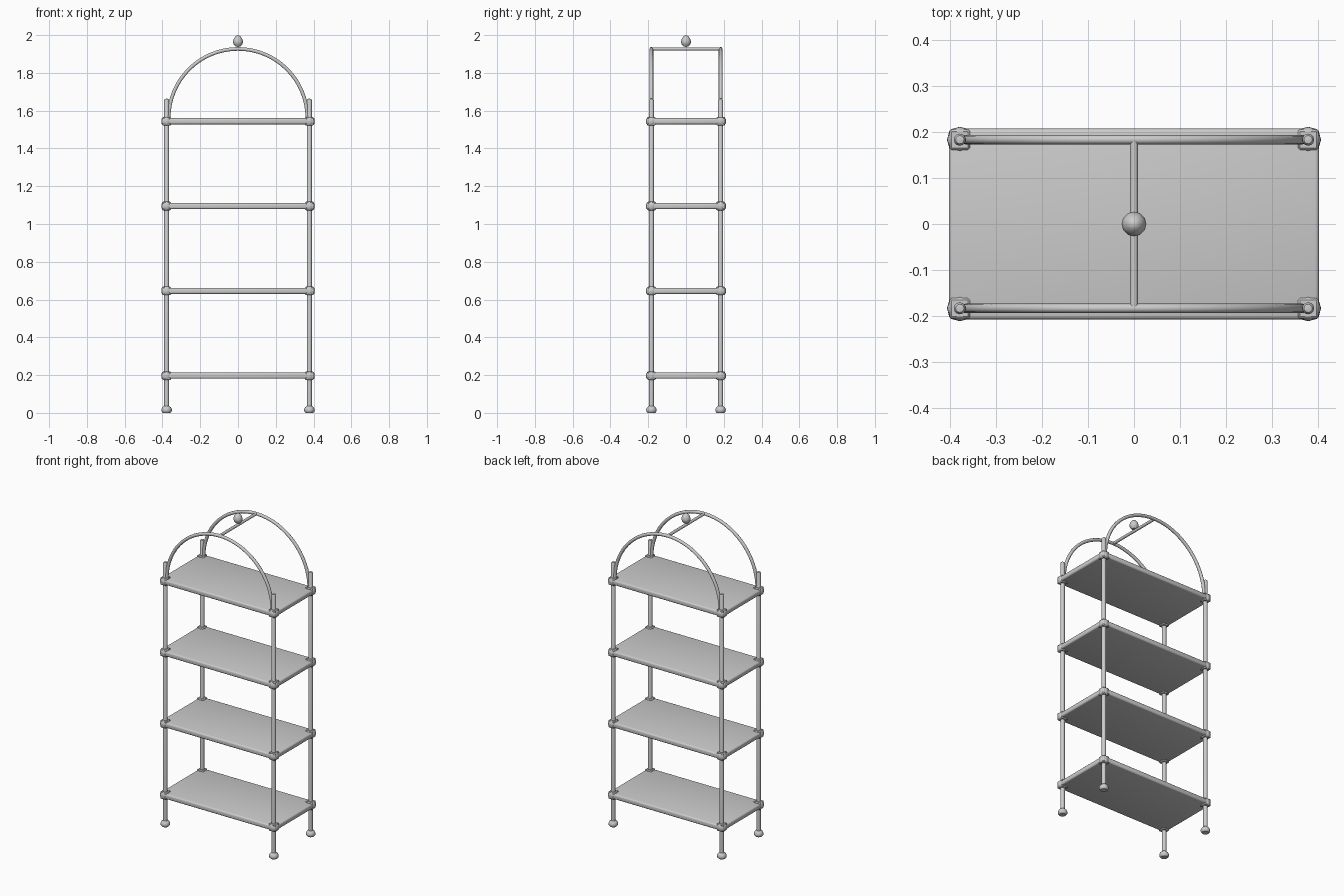
import bpy, bmesh, math
from mathutils import Vector

cube = bpy.data.objects.get("Cube")
if cube:
    bpy.data.objects.remove(cube, do_unlink=True)

metal = bpy.data.materials.new("grey metal")
metal.use_nodes = True
colour = (0.6, 0.6, 0.6, 1)
metal.diffuse_color = colour
metal.node_tree.nodes["Principled BSDF"].inputs["Base Color"].default_value = colour

LEG_X, LEG_Y = 0.378, 0.183
SHELVES = [0.197 + 0.449 * i for i in range(4)]
CORNERS = [(sx, sy) for sx in (-1, 1) for sy in (-1, 1)]


def finish(name, bm, smooth=True):
    bmesh.ops.recalc_face_normals(bm, faces=bm.faces)
    mesh = bpy.data.meshes.new(name)
    bm.to_mesh(mesh)
    bm.free()
    ob = bpy.data.objects.new(name, mesh)
    bpy.context.collection.objects.link(ob)
    mesh.materials.append(metal)
    if smooth:
        bpy.ops.object.select_all(action='DESELECT')
        ob.select_set(True)
        bpy.context.view_layer.objects.active = ob
        bpy.ops.object.shade_smooth_by_angle(angle=math.radians(40))
    return ob


def lathe(name, profile, loc, sides=12):
    """Spin a (radius, height) profile around a vertical axis."""
    bm = bmesh.new()
    pts = [bm.verts.new((r, 0, z)) for r, z in profile]
    edges = [bm.edges.new(p) for p in zip(pts, pts[1:])]
    bmesh.ops.spin(bm, geom=pts + edges, axis=(0, 0, 1), cent=(0, 0, 0),
                   steps=sides, angle=math.tau)
    bmesh.ops.remove_doubles(bm, verts=bm.verts, dist=0.0001)
    bmesh.ops.translate(bm, verts=bm.verts, vec=loc)
    return finish(name, bm)


def box(name, size, loc, bevel, segments):
    bm = bmesh.new()
    bmesh.ops.create_cube(bm, size=1)
    bmesh.ops.scale(bm, verts=bm.verts, vec=size)
    bmesh.ops.bevel(bm, geom=bm.edges[:], offset=bevel, segments=segments,
                    profile=0.5, affect='EDGES')
    bmesh.ops.translate(bm, verts=bm.verts, vec=loc)
    return finish(name, bm)


def tube(name, path, radius, sides=10):
    """Sweep a circle along a path lying in a plane of constant y, or along y."""
    bm = bmesh.new()
    rings = []
    for i, p in enumerate(path):
        tangent = (path[min(i + 1, len(path) - 1)] - path[max(i - 1, 0)]).normalized()
        side = Vector((1, 0, 0)) if abs(tangent.y) > 0.5 else Vector((0, 1, 0))
        up = tangent.cross(side)
        angles = [math.tau * k / sides for k in range(sides)]
        rings.append([bm.verts.new(p + radius * (math.cos(a) * side + math.sin(a) * up))
                      for a in angles])
    for a, b in zip(rings, rings[1:]):
        for k in range(sides):
            n = (k + 1) % sides
            bm.faces.new((a[k], a[n], b[n], b[k]))
    bm.faces.new(rings[0])
    bm.faces.new(rings[-1])
    return finish(name, bm)


# Legs with rounded feet
for sx, sy in CORNERS:
    at = (sx * LEG_X, sy * LEG_Y, 0)
    tag = ("left" if sx > 0 else "right") + ("_back" if sy > 0 else "_front")
    lathe("leg_" + tag, [(0, 0.02), (0.013, 0.02), (0.013, 1.655), (0.009, 1.662),
                         (0, 1.664)], at)
    lathe("foot_" + tag, [(0, 0), (0.02, 0), (0.027, 0.008), (0.028, 0.018),
                          (0.023, 0.029), (0.014, 0.037), (0, 0.037)], at)

# Shelves with rounded rims and corner collars
for i, z in enumerate(SHELVES):
    box(f"shelf_{i + 1}", (0.804, 0.414, 0.032), (0, 0, z), 0.009, 3)
    for sx, sy in CORNERS:
        at = (sx * LEG_X, sy * LEG_Y, z)
        box(f"corner_block_{i + 1}", (0.044, 0.044, 0.046), at, 0.004, 1)
        lathe(f"corner_collar_{i + 1}", [(0, -0.02), (0.021, -0.02), (0.0275, -0.012),
                                         (0.0275, 0.012), (0.021, 0.02), (0, 0.02)], at)

# Arches rising from the legs
ARCH_R, ARCH_Z = 0.367, 1.56
for sy, tag in ((-1, "front"), (1, "back")):
    path = [Vector((ARCH_R * math.cos(math.pi * k / 32), sy * LEG_Y,
                    ARCH_Z + ARCH_R * math.sin(math.pi * k / 32))) for k in range(33)]
    tube("arch_" + tag, path, 0.010)

# Crossbar between the arches, carrying the knob
top = ARCH_Z + ARCH_R
tube("crossbar", [Vector((0, -LEG_Y, top)), Vector((0, LEG_Y, top))], 0.009)
lathe("knob", [(0, 1.938), (0.013, 1.94), (0.024, 1.953), (0.027, 1.966),
               (0.022, 1.982), (0.012, 1.995), (0, 2.0)], (0, 0, 0))
